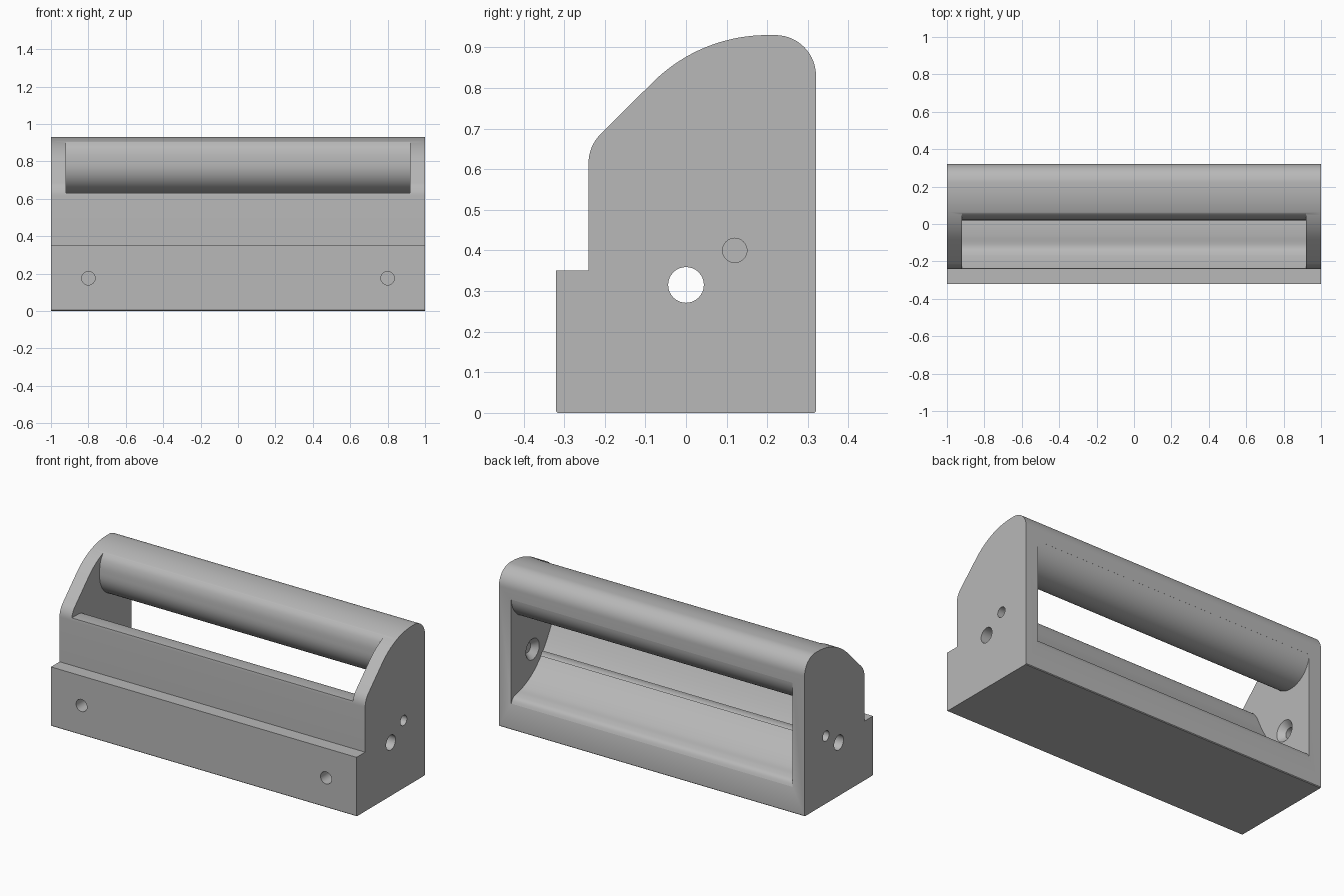
import bpy, bmesh, math
from mathutils import Matrix, Vector

default = bpy.data.objects.get("Cube")
if default:
    bpy.data.objects.remove(default, do_unlink=True)

grey = bpy.data.materials.new("plain grey")
grey.use_nodes = True
colour = (0.48, 0.48, 0.48, 1)
grey.diffuse_color = colour
grey.node_tree.nodes["Principled BSDF"].inputs["Base Color"].default_value = colour


def arc(cy, cz, r, start, end, n):
    """Points of an arc in the y-z plane, angles in degrees."""
    angles = [math.radians(start + (end - start) * i / n) for i in range(n + 1)]
    return [(cy + r * math.cos(a), cz + r * math.sin(a)) for a in angles]


def spline(pts, n=5):
    """Smooth curve through a few points."""
    out = []
    for i in range(len(pts) - 1):
        p0, p1, p2, p3 = (Vector(pts[max(0, min(len(pts) - 1, i + k))]) for k in (-1, 0, 1, 2))
        for s in range(n):
            t = s / n
            out.append(tuple(0.5 * (2 * p1 + (p2 - p0) * t
                                    + (2 * p0 - 5 * p1 + 4 * p2 - p3) * t ** 2
                                    + (3 * p1 - p0 - 3 * p2 + p3) * t ** 3)))
    return out + [tuple(pts[-1])]


def make_object(name, bm):
    bmesh.ops.recalc_face_normals(bm, faces=bm.faces)
    mesh = bpy.data.meshes.new(name)
    bm.to_mesh(mesh)
    bm.free()
    mesh.materials.append(grey)
    obj = bpy.data.objects.new(name, mesh)
    bpy.context.collection.objects.link(obj)
    return obj


def extrude(name, profile, half):
    """Extrude a y-z profile along x."""
    bm = bmesh.new()
    face = bm.faces.new([bm.verts.new((-half, y, z)) for y, z in profile])
    new = bmesh.ops.extrude_face_region(bm, geom=[face])["geom"]
    bmesh.ops.translate(bm, vec=(2 * half, 0, 0),
                        verts=[v for v in new if isinstance(v, bmesh.types.BMVert)])
    return make_object(name, bm)


def drill(name, centre, r1, r2, depth, axis):
    """Round cutter, r1 at the low end of its axis and r2 at the high end."""
    bm = bmesh.new()
    turn = Matrix.Rotation(math.pi / 2, 4, "Y" if axis == "X" else "X")
    bmesh.ops.create_cone(bm, cap_ends=True, segments=32, radius1=r1, radius2=r2,
                          depth=depth, matrix=Matrix.Translation(centre) @ turn)
    return make_object(name, bm)


def cut(body, cutter):
    cutter.hide_render = True
    mod = body.modifiers.new("cut", "BOOLEAN")
    mod.operation, mod.solver, mod.object = "DIFFERENCE", "EXACT", cutter
    bpy.context.view_layer.objects.active = body
    bpy.ops.object.modifier_apply(modifier=mod.name)
    bpy.data.objects.remove(cutter, do_unlink=True)


# Side outline: stepped front, sloped shoulder and rounded top
c = 0.004
outline = [(-0.32 + c, 0), (0.32 - c, 0), (0.32, c)]
outline += arc(0.22, 0.83, 0.1, 0, 90, 14)
outline += arc(0.2, 0.53, 0.4, 90, 135, 18)
outline += arc(-0.14, 0.615, 0.1, 135, 180, 8)
outline += [(-0.24, 0.35), (-0.32, 0.35), (-0.32, c)]
body = extrude("holder_body", outline, 1.0)

# Opening between the end walls, leaving the trough below and the bar above
trough = spline([(-0.17, 0.63), (-0.135, 0.617), (-0.105, 0.58), (-0.06, 0.485),
                 (0, 0.385), (0.06, 0.31), (0.13, 0.25), (0.21, 0.21),
                 (0.27, 0.195), (0.305, 0.18), (0.322, 0.15)])
bar = arc(0.17, 0.78, 0.15, -4, -180, 32)
bar += spline([(0.02, 0.79), (0.0235, 0.84), (0.037, 0.88), (0.06, 0.907)], 4)
opening = [(-0.5, 0.63)] + trough + [(0.5, 0.15), (0.5, 0.769)] + bar
opening += [(0.06, 1.1), (-0.5, 1.1)]
cut(body, extrude("opening_cutter", opening, 0.92))

# Long bore through the base
cut(body, drill("bore_cutter", (0, 0, 0.315), 0.044, 0.044, 2.4, "X"))

# Countersunk holes in the end walls, bore mouths and blind front holes
for s in (-1, 1):
    cut(body, drill("wall_hole_cutter", (s * 0.96, 0.12, 0.4), 0.03, 0.03, 0.3, "X"))
    inner, outer = 0.064, 0.03
    radii = (inner, outer) if s > 0 else (outer, inner)
    cut(body, drill("countersink_cutter", (s * 0.936, 0.12, 0.4), *radii, 0.036, "X"))
    cut(body, drill("front_hole_cutter", (s * 0.8, -0.32, 0.175), 0.036, 0.036, 0.3, "Y"))

# Smooth curves, crisp corners
bpy.ops.object.select_all(action="DESELECT")
body.select_set(True)
bpy.context.view_layer.objects.active = body
bpy.ops.object.shade_smooth_by_angle(angle=math.radians(30))
